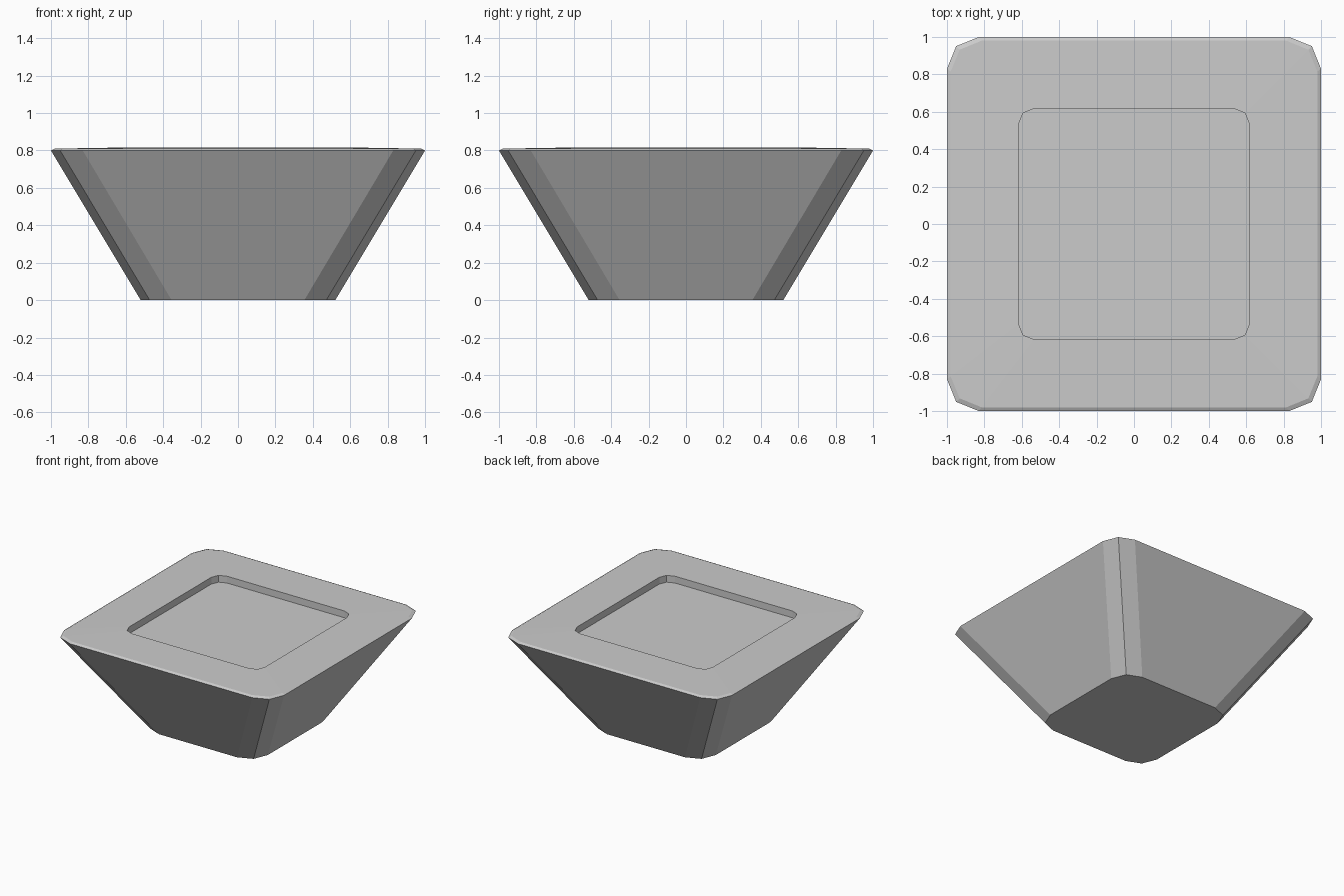
import bpy
import bmesh

cube = bpy.data.objects.get("Cube")
if cube:
    bpy.data.objects.remove(cube, do_unlink=True)

# Single grey finish
grey = bpy.data.materials.new("plain grey")
grey.use_nodes = True
colour = (0.6, 0.6, 0.6, 1)
grey.diffuse_color = colour
grey.node_tree.nodes["Principled BSDF"].inputs["Base Color"].default_value = colour


def ring(bm, half, z, cut):
    """Rounded square: each corner has two cut points and a middle point."""
    mid = half - cut * 0.29
    corner = [(half, half - cut), (mid, mid), (half - cut, half)]
    verts = []
    for turn in range(4):
        for x, y in corner:
            for _ in range(turn):
                x, y = -y, x
            verts.append(bm.verts.new((x, y, z)))
    return verts


# Tapered body, small edge bevel, gently rising rim, and recessed floor
sections = [
    (0.52, 0.0, 0.165),
    (1.0, 0.80, 0.17),
    (0.98, 0.81, 0.165),
    (0.617, 0.816, 0.083),
    (0.617, 0.76, 0.083),
]
bm = bmesh.new()
rings = [ring(bm, *section) for section in sections]
bm.faces.new(rings[0][::-1])
for low, high in zip(rings, rings[1:]):
    for i in range(len(low)):
        j = (i + 1) % len(low)
        bm.faces.new((low[i], low[j], high[j], high[i]))
bm.faces.new(rings[-1])
bmesh.ops.recalc_face_normals(bm, faces=bm.faces)

mesh = bpy.data.meshes.new("tapered_dish")
bm.to_mesh(mesh)
bm.free()
mesh.materials.append(grey)
dish = bpy.data.objects.new("tapered_dish", mesh)
bpy.context.collection.objects.link(dish)
